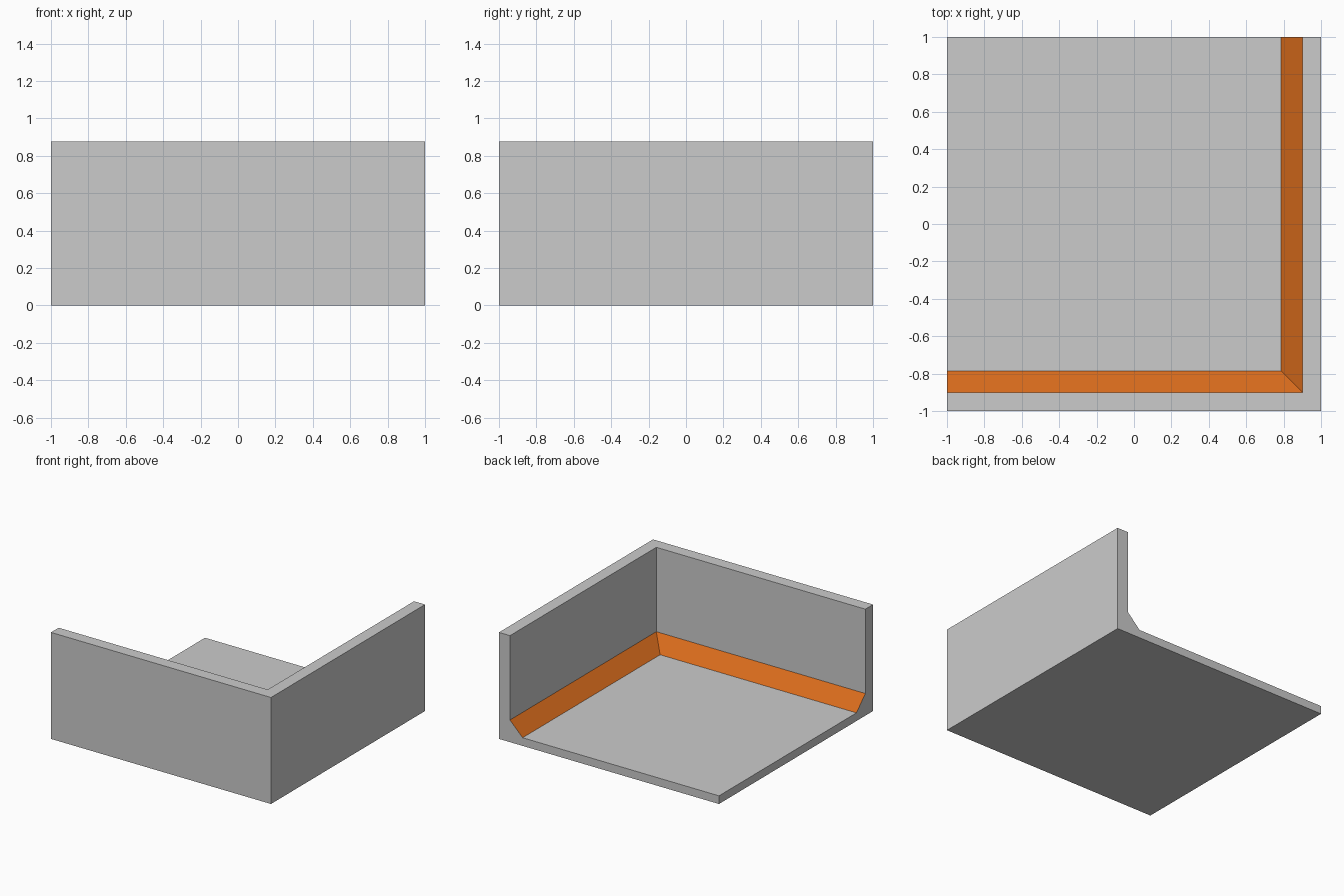
import bpy, bmesh

if "Cube" in bpy.data.objects:
    bpy.data.objects.remove(bpy.data.objects["Cube"])

# Cross-section: (distance inward from the outer wall, height)
WALL, TOP, FLOOR = 0.10, 0.875, 0.067
COVE_RUN, COVE_TOP = 0.215, 0.182
profile = [(0, 0), (0, TOP), (WALL, TOP), (WALL, COVE_TOP),
           (COVE_RUN, FLOOR), (2, FLOOR), (2, 0)]
COVE_EDGE = 3  # profile segment that forms the sloped orange strip

bm = bmesh.new()

# Sweep the section along the front wall, mitred round the corner, to the back
stations = [lambda d: (-1, d - 1), lambda d: (1 - d, d - 1), lambda d: (1 - d, 1)]
rings = [[bm.verts.new((*place(d), z)) for d, z in profile] for place in stations]
n = len(profile)
for a, b in zip(rings, rings[1:]):
    for i in range(n):
        j = (i + 1) % n
        face = bm.faces.new((a[i], b[i], b[j], a[j]))
        face.material_index = 1 if i == COVE_EDGE else 0

# Open ends of the section
bm.faces.new(rings[0])
bm.faces.new(rings[-1])

# Both halves of the floor meet at the far corner; merge them into one slab
bmesh.ops.remove_doubles(bm, verts=bm.verts[:], dist=1e-4)
bmesh.ops.dissolve_degenerate(bm, edges=bm.edges[:], dist=1e-4)
bmesh.ops.dissolve_limit(bm, angle_limit=0.01, verts=bm.verts[:],
                         edges=bm.edges[:], delimit={'MATERIAL'})
bmesh.ops.recalc_face_normals(bm, faces=bm.faces[:])

# Corner tray: floor, two walls and the sloped strip between them
mesh = bpy.data.meshes.new("corner_tray")
bm.to_mesh(mesh)
bm.free()
orange = bpy.data.materials.new("orange_strip")
orange.diffuse_color = (0.70, 0.15, 0.012, 1)
orange.use_nodes = True
orange.node_tree.nodes["Principled BSDF"].inputs["Base Color"].default_value = orange.diffuse_color
mesh.materials.append(None)
mesh.materials.append(orange)
bpy.context.collection.objects.link(bpy.data.objects.new("corner_tray", mesh))
